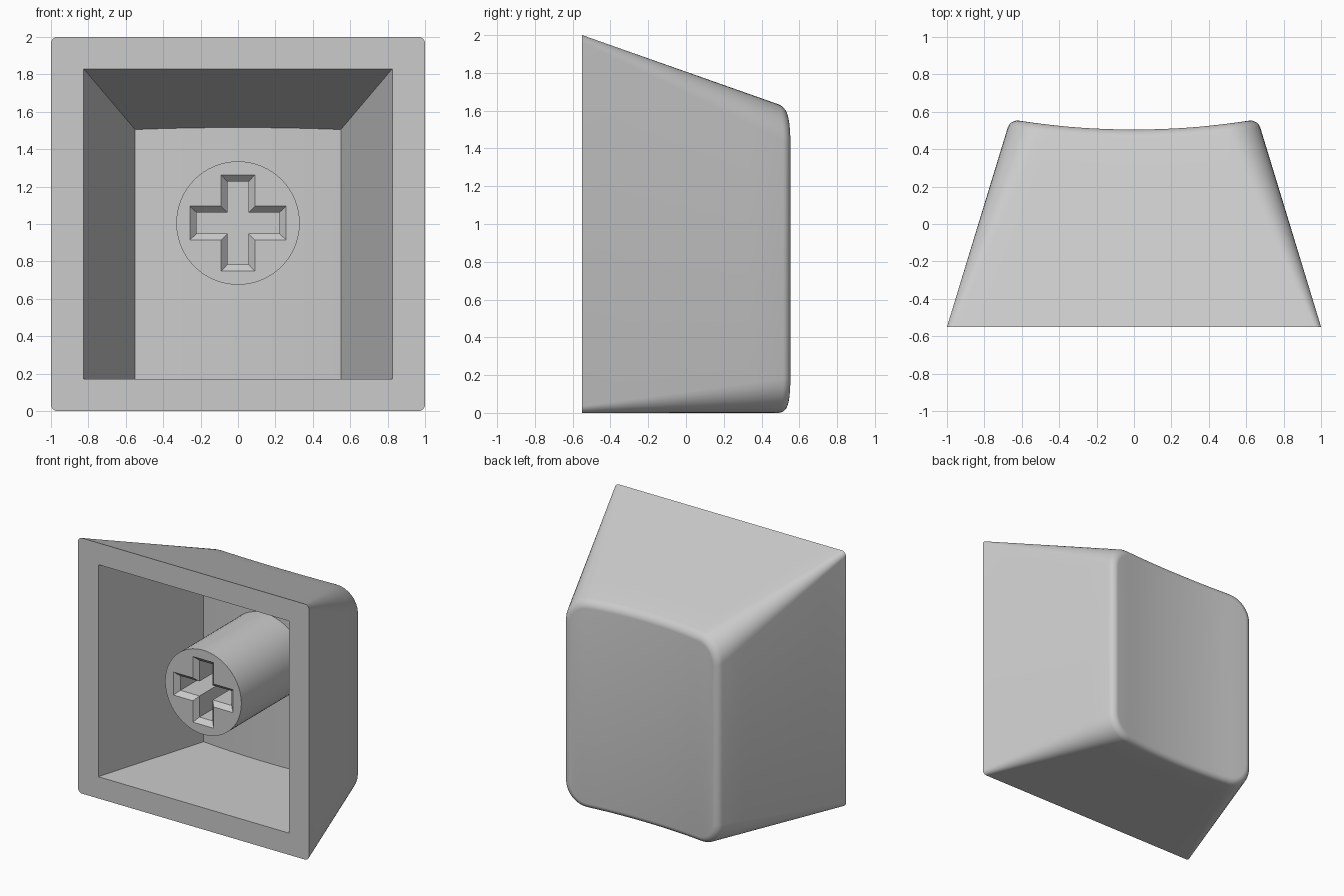
import bpy, bmesh
from math import sin, cos, pi, radians

cube = bpy.data.objects.get("Cube")
if cube:
    bpy.data.objects.remove(cube)

FRONT = -0.55

grey = bpy.data.materials.new("light_grey_plastic")
grey.use_nodes = True
GREY = (0.6, 0.6, 0.6, 1)
grey.diffuse_color = GREY
grey.node_tree.nodes["Principled BSDF"].inputs["Base Color"].default_value = GREY


def finish(bm, name):
    bmesh.ops.remove_doubles(bm, verts=bm.verts, dist=0.0005)
    bmesh.ops.recalc_face_normals(bm, faces=bm.faces)
    mesh = bpy.data.meshes.new(name)
    bm.to_mesh(mesh)
    bm.free()
    mesh.materials.append(grey)
    obj = bpy.data.objects.new(name, mesh)
    bpy.context.collection.objects.link(obj)
    bpy.ops.object.select_all(action='DESELECT')
    obj.select_set(True)
    bpy.context.view_layer.objects.active = obj
    bpy.ops.object.shade_smooth_by_angle(angle=radians(30))
    return obj


def outline(w, bottom, top, r, corner=8, span=14):
    """Rounded rectangle as (x, z): upper half right to left, then lower half back."""
    arc = [pi / 2 * i / corner for i in range(corner + 1)]
    right = [(w - r + r * cos(a), r * sin(a) - r) for a in arc]
    middle = [((w - r) * (1 - 2 * i / span), 0) for i in range(1, span)]
    half = right + middle + [(-x, d) for x, d in reversed(right)]
    return [(x, top + d) for x, d in half] + [(x, bottom - d) for x, d in reversed(half)]


def between(front, back, back_y, depth):
    """Ring on the straight walls joining two outlines; depth gives y from x."""
    ring = []
    for (x0, z0), (x1, z1) in zip(front, back):
        y = depth(x1)
        t = (y - FRONT) / (back_y - FRONT)
        ring.append((x0 + (x1 - x0) * t, y, z0 + (z1 - z0) * t))
    return ring


def bridge(bm, a, b):
    n = len(a)
    for i in range(n):
        j = (i + 1) % n
        bm.faces.new((a[i], a[j], b[j], b[i]))


def strip_cap(bm, ring):
    n = len(ring)
    for k in range(n // 2 - 1):
        bm.faces.new((ring[k], ring[k + 1], ring[n - 2 - k], ring[n - 1 - k]))


# Hollow shell: cavity floor, cavity walls, rim, outer walls, soft edge, dished face
def dish(x):
    return 0.505 + 0.05 * (x / 0.65) ** 2


def cavity_floor(x):
    return 0.33 + 0.03 * (x / 0.55) ** 2


inner_front = outline(0.825, 0.17, 1.83, 0)
inner_back = outline(0.55, 0.17, 1.505, 0)
outer_front = outline(1, 0, 2, 0.035)
FILLET, BACK_Y, CORNER = 0.045, 0.5, 0.18

rings = [between(inner_front, inner_back, 0.36, cavity_floor),
         [(x, FRONT, z) for x, z in inner_front]]
outer_back = outline(0.68, 0, 1.63, CORNER)
for s in range(7):
    rings.append(between(outer_front, outer_back, BACK_Y,
                         lambda x: FRONT + (dish(x) - FILLET - FRONT) * s / 6))
for s in range(1, 7):
    a = pi / 2 * s / 6
    d = FILLET * (1 - cos(a))
    rings.append(between(outer_front, outline(0.68 - d, d, 1.63 - d, CORNER - d), BACK_Y,
                         lambda x: dish(x) - FILLET * (1 - sin(a))))

bm = bmesh.new()
loops = [[bm.verts.new(p) for p in ring] for ring in rings]
for a, b in zip(loops, loops[1:]):
    bridge(bm, a, b)
strip_cap(bm, loops[0])
strip_cap(bm, loops[-1])
finish(bm, "hollow_cap_shell")


# Round stem with a chamfered cross socket
STEM_Y, STEM_Z = -0.43, 1.005


def cross(bm, arm, half, y):
    points = []
    quarter = [(arm, -half), (arm, half), (half, half)]
    for _ in range(4):
        points += quarter
        quarter = [(-z, x) for x, z in quarter]
    return [bm.verts.new((x, y, STEM_Z + z)) for x, z in points]


def circle(bm, radius, y, n=64):
    return [bm.verts.new((radius * cos(2 * pi * i / n), y, STEM_Z + radius * sin(2 * pi * i / n)))
            for i in range(n)]


bm = bmesh.new()
front_circle = circle(bm, 0.33, STEM_Y)
back_circle = circle(bm, 0.33, 0.4)
mouth = cross(bm, 0.257, 0.09, STEM_Y)
throat = cross(bm, 0.222, 0.057, STEM_Y + 0.035)
socket_end = cross(bm, 0.222, 0.057, 0.1)
bridge(bm, front_circle, back_circle)
bridge(bm, mouth, throat)
bridge(bm, throat, socket_end)
bm.faces.new(socket_end)
bm.faces.new(back_circle)
edges = [bm.edges.get((ring[i - 1], ring[i]))
         for ring in (front_circle, mouth) for i in range(len(ring))]
bmesh.ops.triangle_fill(bm, edges=edges, use_beauty=True)
finish(bm, "stem")
